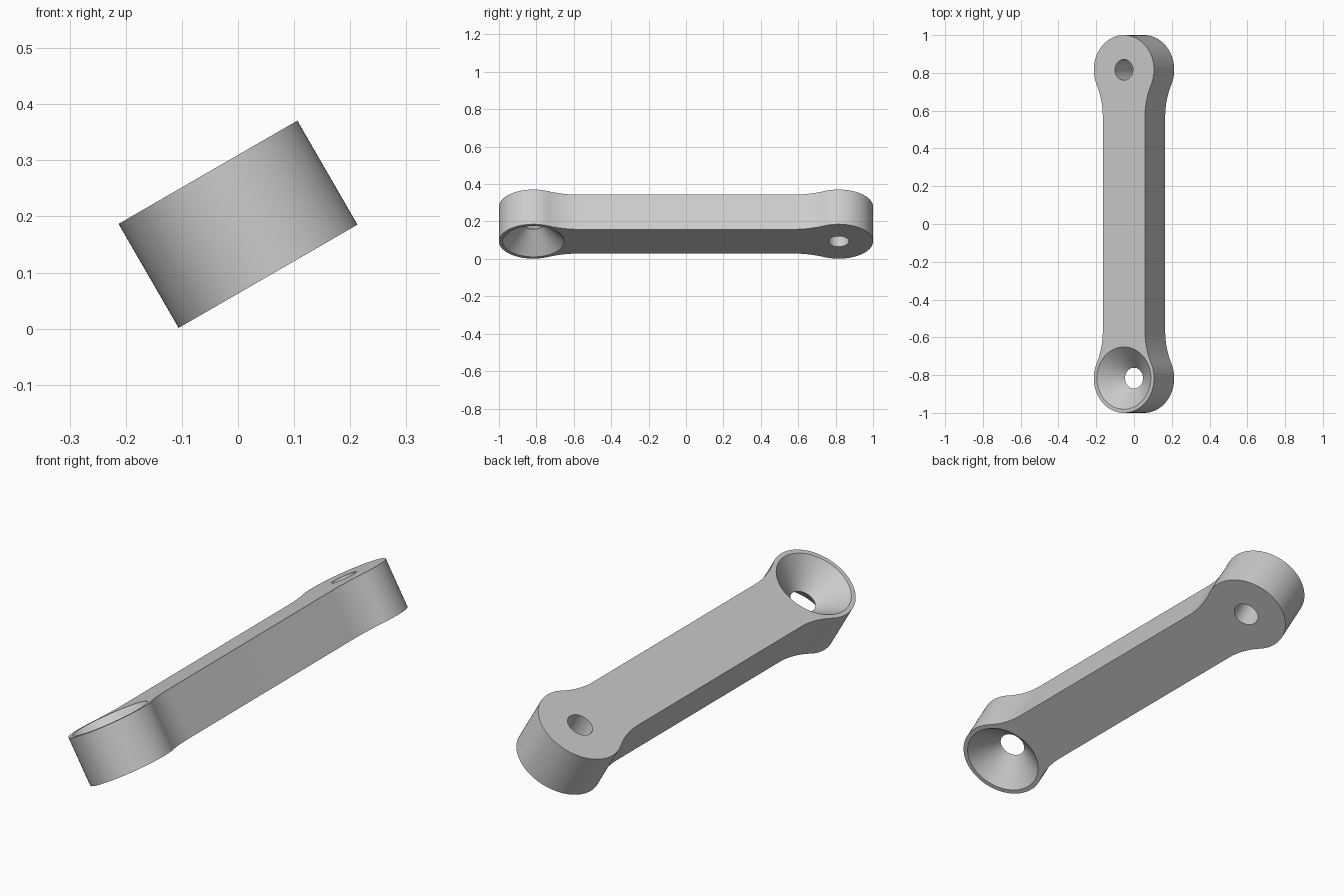
import bpy, bmesh
from math import sin, cos, pi, radians, sqrt, atan2
from mathutils import Matrix

if "Cube" in bpy.data.objects:
    bpy.data.objects.remove(bpy.data.objects["Cube"], do_unlink=True)

END_Y, END_R = 0.816, 0.184        # rounded ends
BAR_W, HALF_T = 0.129, 0.107       # half width and half thickness of the bar
FILLET = 0.4                       # concave blend between bar and end
HOLE_R, SINK_R = 0.055, 0.165      # bore and countersink radii
SEGS = 64

mat = bpy.data.materials.new("plain grey")
mat.use_nodes = True
grey = (0.6, 0.6, 0.6, 1)
mat.diffuse_color = grey
mat.node_tree.nodes["Principled BSDF"].inputs["Base Color"].default_value = grey


def arc(cx, cy, r, a0, a1, n):
    return [(cx + r * cos(a0 + (a1 - a0) * i / n),
             cy + r * sin(a0 + (a1 - a0) * i / n)) for i in range(n + 1)]


def link_outline():
    # One quarter: fillet off the bar, then the round end up to its tip
    dx = BAR_W + FILLET
    dy = sqrt((END_R + FILLET) ** 2 - dx ** 2)
    a = atan2(dy, dx)
    quarter = arc(dx, END_Y - dy, FILLET, pi, pi - a, 14)
    quarter += arc(0, END_Y, END_R, -a, pi / 2, 36)[1:]
    half = quarter + [(-x, y) for x, y in reversed(quarter[:-1])]
    return half + [(-x, -y) for x, y in half]


def circle(y, r):
    return arc(0, y, r, 0, 2 * pi, SEGS)[:-1]


bm = bmesh.new()


def wall(sections):
    """Skin matching loops given as (points, z); return first and last loop."""
    loops = [[bm.verts.new((x, y, z)) for x, y in pts] for pts, z in sections]
    for lo, hi in zip(loops, loops[1:]):
        n = len(lo)
        for i in range(n):
            j = (i + 1) % n
            bm.faces.new((lo[i], lo[j], hi[j], hi[i]))
    return loops[0], loops[-1]


# Outer side, straight bore, and double countersink meeting at a mid throat
outline = link_outline()
walls = [
    wall([(outline, -HALF_T), (outline, HALF_T)]),
    wall([(circle(END_Y, HOLE_R), -HALF_T), (circle(END_Y, HOLE_R), HALF_T)]),
    wall([(circle(-END_Y, SINK_R), -HALF_T), (circle(-END_Y, HOLE_R), 0),
          (circle(-END_Y, SINK_R), HALF_T)]),
]

# Flat faces, filled around the openings
for side, nz in ((0, -1), (1, 1)):
    edges = []
    for w in walls:
        loop = w[side]
        edges += [bm.edges.get((loop[i - 1], loop[i])) for i in range(len(loop))]
    bmesh.ops.triangle_fill(bm, edges=edges, use_beauty=True, normal=(0, 0, nz))
bmesh.ops.recalc_face_normals(bm, faces=bm.faces[:])

# Tilt the link about its length and lift it to the ground
bm.transform(Matrix.Translation((0, 0, 0.186)) @ Matrix.Rotation(radians(-30), 4, 'Y'))
mesh = bpy.data.meshes.new("link_arm")
bm.to_mesh(mesh)
bm.free()
mesh.materials.append(mat)
link = bpy.data.objects.new("link_arm", mesh)
bpy.context.collection.objects.link(link)

bpy.ops.object.select_all(action='DESELECT')
link.select_set(True)
bpy.context.view_layer.objects.active = link
bpy.ops.object.shade_smooth_by_angle(angle=radians(30))
